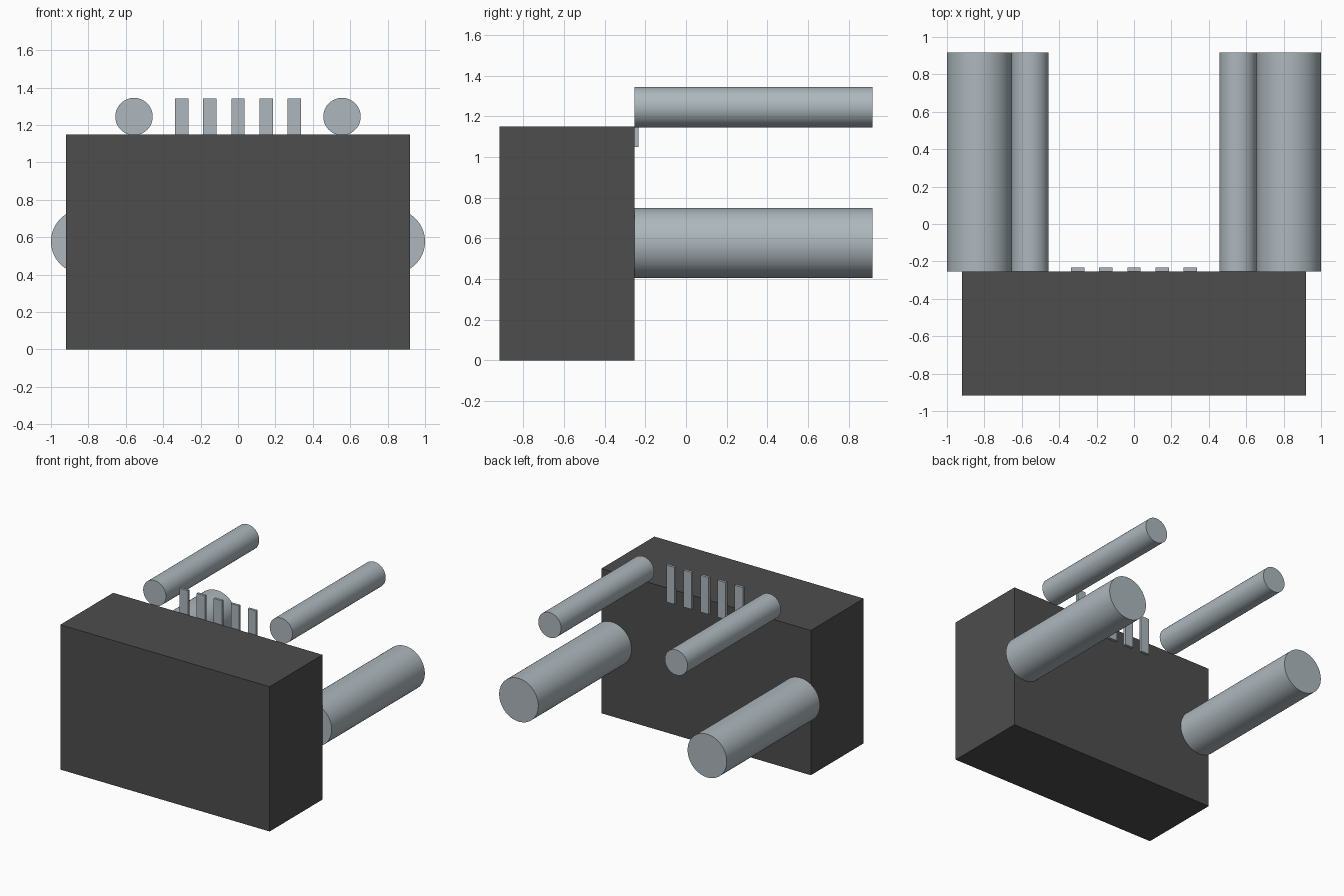
import bpy
import math

default = bpy.data.objects.get("Cube")
if default:
    bpy.data.objects.remove(default, do_unlink=True)


def make_material(name, rgb, metallic=0.0):
    mat = bpy.data.materials.new(name)
    mat.use_nodes = True
    color = (*rgb, 1.0)
    mat.diffuse_color = color
    bsdf = next(n for n in mat.node_tree.nodes if n.type == 'BSDF_PRINCIPLED')
    bsdf.inputs["Base Color"].default_value = color
    return mat


dark = make_material("dark grey plastic", (0.075, 0.075, 0.075))
steel = make_material("steel grey", (0.42, 0.475, 0.51))


def add_box(name, lo, hi, mat):
    center = [(a + b) / 2 for a, b in zip(lo, hi)]
    bpy.ops.mesh.primitive_cube_add(size=1, location=center)
    obj = bpy.context.object
    obj.name = name
    obj.scale = [b - a for a, b in zip(lo, hi)]
    bpy.ops.object.transform_apply(location=False, rotation=False, scale=True)
    obj.data.materials.append(mat)
    return obj


def add_rod(name, x, z, radius, y0, y1, mat):
    bpy.ops.mesh.primitive_cylinder_add(
        vertices=64, radius=radius, depth=y1 - y0,
        location=(x, (y0 + y1) / 2, z), rotation=(math.pi / 2, 0, 0))
    obj = bpy.context.object
    obj.name = name
    obj.data.materials.append(mat)
    bpy.ops.object.shade_smooth_by_angle(angle=math.radians(30))
    return obj


FRONT, BACK, ROD_END = -0.917, -0.253, 0.917

# Main block
add_box("housing", (-0.92, FRONT, 0), (0.92, BACK, 1.15), dark)

# Thick lower rods and thin upper rods, one of each per side
for side, sign in (("left", 1), ("right", -1)):
    add_rod(f"{side}_lower_rod", sign * 0.828, 0.577, 0.172, BACK, ROD_END, steel)
    add_rod(f"{side}_upper_rod", sign * 0.556, 1.245, 0.1, BACK, ROD_END, steel)

# Row of flat contact pins on the back face, rising above the block
for i in range(5):
    x = (i - 2) * 0.15
    add_box(f"contact_pin_{i + 1}", (x - 0.036, BACK, 1.048),
            (x + 0.036, BACK + 0.02, 1.342), steel)
